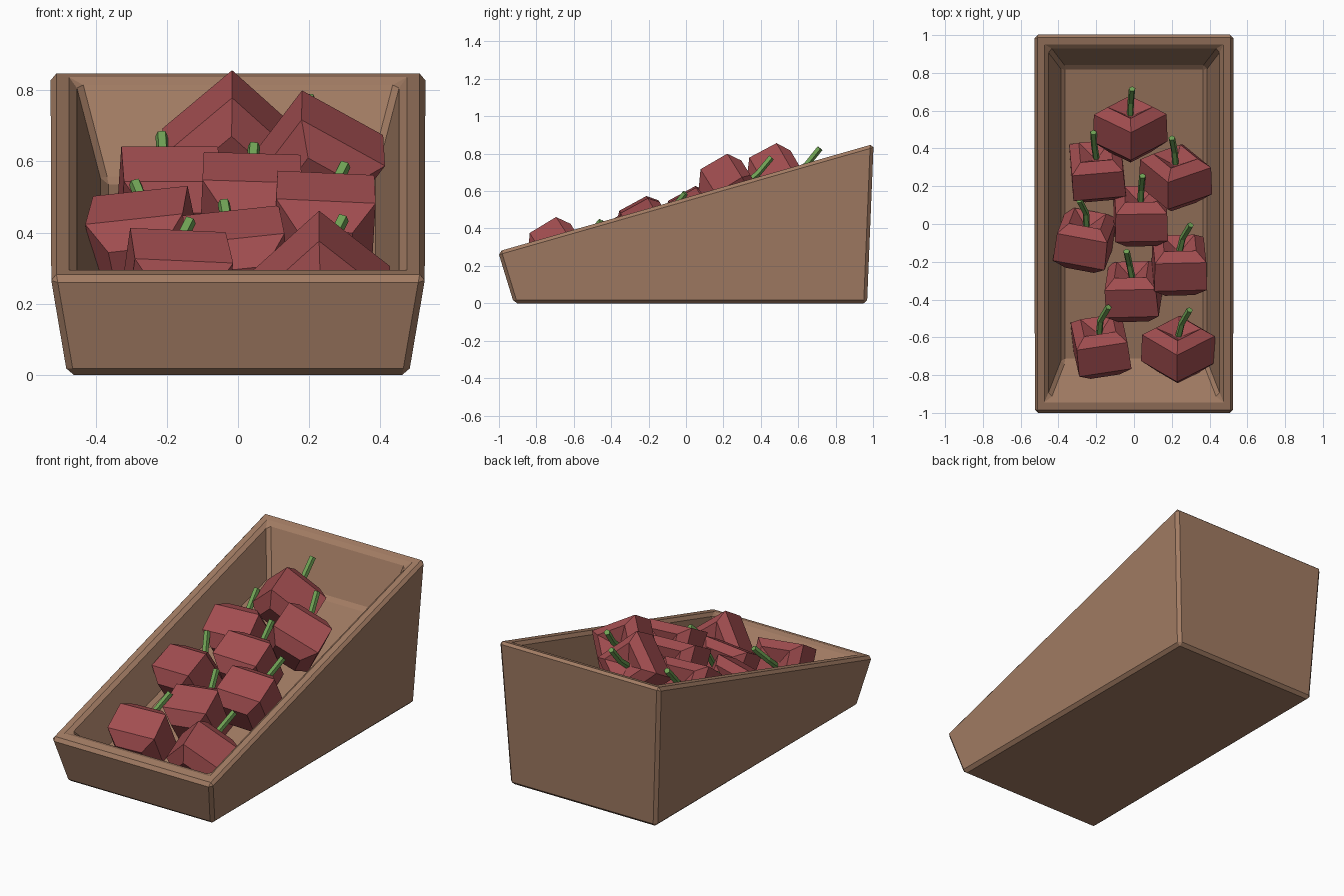
import bpy, bmesh
from math import radians
from mathutils import Matrix, Vector

if "Cube" in bpy.data.objects:
    bpy.data.objects.remove(bpy.data.objects["Cube"])


def material(name, rgb):
    m = bpy.data.materials.new(name)
    m.diffuse_color = (*rgb, 1)
    m.use_nodes = True
    m.node_tree.nodes["Principled BSDF"].inputs["Base Color"].default_value = m.diffuse_color
    return m


WOOD = material("wood", (0.36, 0.20, 0.125))
RED = material("red_skin", (0.36, 0.075, 0.08))
GREEN = material("green_stem", (0.16, 0.36, 0.09))


def loft(name, rings, mat, caps=(True, True)):
    """Skin a list of equal-length point rings into a flat-faced mesh."""
    bm = bmesh.new()
    loops = [[bm.verts.new(p) for p in ring] for ring in rings]
    for a, b in zip(loops, loops[1:]):
        n = len(a)
        for i in range(n):
            j = (i + 1) % n
            bm.faces.new((a[i], a[j], b[j], b[i]))
    if caps[0]:
        bm.faces.new(loops[0][::-1])
    if caps[1]:
        bm.faces.new(loops[-1])
    bmesh.ops.recalc_face_normals(bm, faces=bm.faces)
    me = bpy.data.meshes.new(name)
    bm.to_mesh(me)
    bm.free()
    me.materials.append(mat)
    ob = bpy.data.objects.new(name, me)
    bpy.context.collection.objects.link(ob)
    return ob


def rect(hx, y0, y1, z0, z1):
    """Rectangle ring sloping from z0 at the front to z1 at the back."""
    return [(-hx, y0, z0), (hx, y0, z0), (hx, y1, z1), (-hx, y1, z1)]


# Display crate: flared outer wall, sloped rim, sloped inner floor
crate = loft("crate", [
    rect(0.48, -0.92, 0.968, 0, 0),
    rect(0.528, -1.005, 1.003, 0.277, 0.852),
    rect(0.458, -0.925, 0.935, 0.30, 0.832),
    rect(0.382, -0.73, 0.835, 0.10, 0.54),
], WOOD)
bevel = crate.modifiers.new("chamfer", 'BEVEL')
bevel.width = 0.018
bevel.segments = 1
bevel.limit_method = 'ANGLE'
bevel.angle_limit = radians(30)

# Squarish fruit profile: (half width, height), bottom to dimple
PROFILE = [(0.078, -0.23), (0.14, -0.165), (0.136, 0), (0.085, 0.045), (0.02, 0.0)]


def square(h, z):
    return rect(h, -h, h, z, z)


def fruit(i, centre, yaw, tilt, roll, lean):
    c = Vector(centre)
    rot = (Matrix.Rotation(radians(yaw), 4, 'Z')
           @ Matrix.Rotation(radians(-tilt), 4, 'X')
           @ Matrix.Rotation(radians(roll), 4, 'Z'))
    body = loft(f"fruit_{i}", [square(h, z) for h, z in PROFILE], RED)
    body.matrix_world = Matrix.Translation(c) @ rot
    # Stem leaves along the fruit axis and curls upward
    axis = rot.to_3x3() @ Vector((0, 0, 1))
    tip = Vector((lean, 0.135, 0.14))
    path = [axis * -0.01, axis * 0.075 + Vector((lean * 0.3, 0, 0.015)), tip]
    rings = []
    for k, p in enumerate(path):
        d = (path[min(k + 1, 2)] - path[max(k - 1, 0)]).normalized()
        u = d.cross(Vector((1, 0, 0))).normalized()
        v = d.cross(u)
        rings.append([c + p + (u * a + v * b) * 0.018
                      for a, b in ((1, 0), (0.3, 0.95), (-0.8, 0.6), (-0.8, -0.6), (0.3, -0.95))])
    loft(f"stem_{i}", rings, GREEN)


# Nine fruits: centre, yaw, tilt, roll, stem lean
FRUITS = [
    ((-0.185, -0.575, 0.293), 7, 57, 3, 0.05),
    ((0.235, -0.59, 0.30), 0, 57, 43, 0.06),
    ((-0.01, -0.28, 0.345), 5, 60, -7, -0.03),
    ((0.24, -0.14, 0.45), 0, 60, 3, 0.06),
    ((-0.25, -0.01, 0.40), -7, 60, -7, -0.04),
    ((0.035, 0.12, 0.505), 0, 60, 2, 0.01),
    ((-0.20, 0.35, 0.535), 5, 52, 0, -0.015),
    ((0.22, 0.32, 0.64), 0, 58, 33, -0.02),
    ((-0.02, 0.58, 0.69), 0, 60, 46, 0.01),
]
for n, spec in enumerate(FRUITS, 1):
    fruit(n, *spec)
